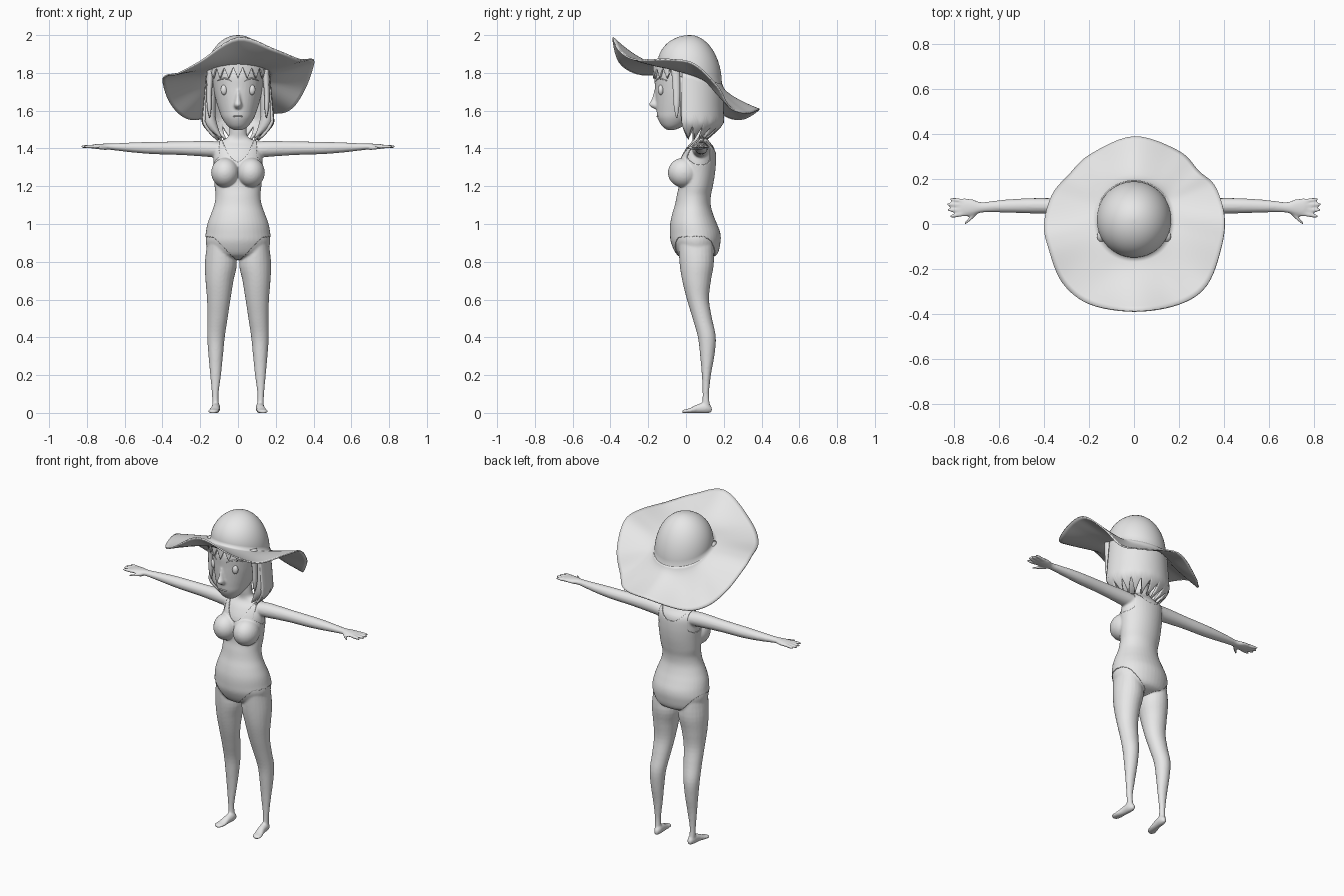
import bpy, bmesh, math
from mathutils import Matrix

if "Cube" in bpy.data.objects:
    bpy.data.objects.remove(bpy.data.objects["Cube"])

grey = bpy.data.materials.new("plain_grey")
grey.diffuse_color = (0.8, 0.8, 0.8, 1)
grey.use_nodes = True
grey.node_tree.nodes["Principled BSDF"].inputs["Base Color"].default_value = grey.diffuse_color


def spline(pts, steps=4, closed=False):
    """Resample a list of tuples with a Catmull-Rom curve."""
    n, out = len(pts), []
    get = (lambda i: pts[i % n]) if closed else (lambda i: pts[max(0, min(n - 1, i))])
    for i in range(n if closed else n - 1):
        for s in range(steps):
            t = s / steps
            out.append(tuple(
                0.5 * (2 * b + (c - a) * t + (2 * a - 5 * b + 4 * c - d) * t * t
                       + (3 * b - a - 3 * c + d) * t ** 3)
                for a, b, c, d in zip(get(i - 1), get(i), get(i + 1), get(i + 2))))
    return out if closed else out + [pts[-1]]


def loft(bm, axis, rings, side=1, n=24):
    """Closed tube of ellipses; ring = (position on axis, u0, u1, v0, v1)."""
    rows = []
    for a, u0, u1, v0, v1 in spline(rings):
        row = []
        for k in range(n):
            t = 2 * math.pi * k / n
            u = (u0 + u1) / 2 + (u1 - u0) / 2 * math.cos(t)
            v = (v0 + v1) / 2 + (v1 - v0) / 2 * math.sin(t)
            x, y, z = {'x': (a, u, v), 'y': (u, a, v), 'z': (u, v, a)}[axis]
            row.append(bm.verts.new((x * side, y, z)))
        rows.append(row)
    for p, q in zip(rows, rows[1:]):
        for k in range(n):
            j = (k + 1) % n
            bm.faces.new((p[k], p[j], q[j], q[k]))
    bm.faces.new(rows[0])
    bm.faces.new(rows[-1])


def ball(bm, pos, size):
    m = Matrix.Translation(pos) @ Matrix.Diagonal((*size, 1))
    bmesh.ops.create_uvsphere(bm, u_segments=24, v_segments=16, radius=1, matrix=m)


def finish(name, bm):
    bmesh.ops.recalc_face_normals(bm, faces=bm.faces)
    me = bpy.data.meshes.new(name)
    bm.to_mesh(me)
    bm.free()
    me.materials.append(grey)
    ob = bpy.data.objects.new(name, me)
    bpy.context.collection.objects.link(ob)
    me.polygons.foreach_set("use_smooth", [True] * len(me.polygons))
    return ob


def fuse(ob, voxel):
    """Merge overlapping lofts into one soft skin."""
    r = ob.modifiers.new("fuse", 'REMESH')
    r.mode, r.voxel_size, r.use_smooth_shade = 'VOXEL', voxel, True
    s = ob.modifiers.new("soften", 'SMOOTH')
    s.factor, s.iterations = 0.5, 4
    dg = bpy.context.evaluated_depsgraph_get()
    me = bpy.data.meshes.new_from_object(ob.evaluated_get(dg))
    ob.modifiers.clear()
    ob.data = me
    me.materials.clear()
    me.materials.append(grey)
    me.polygons.foreach_set("use_smooth", [True] * len(me.polygons))


# Body: torso and neck
bm = bmesh.new()
torso = [(.815, .06, .0, .1), (.84, .145, -.045, .16), (.9, .17, -.075, .178), (.95, .167, -.081, .178),
         (1, .158, -.08, .16), (1.05, .14, -.07, .14), (1.1, .122, -.055, .127), (1.15, .115, -.045, .128),
         (1.2, .12, -.035, .138), (1.27, .125, -.035, .15), (1.34, .13, -.03, .155), (1.4, .125, 0, .15),
         (1.435, .1, .03, .125), (1.46, .055, .035, .11), (1.5, .045, .03, .1), (1.62, .045, .02, .1)]
loft(bm, 'z', [(z, -w, w, f, b) for z, w, f, b in torso], n=40)
for s in (1, -1):
    ball(bm, (.068 * s, -.012, 1.272), (.07, .08, .075))
    # Leg and foot
    loft(bm, 'z', [(.92, .04, .16, -.04, .14), (.8, .006, .175, -.035, .148), (.7, .024, .172, -.02, .132),
                   (.6, .04, .164, .005, .122), (.5, .055, .162, .035, .138), (.4, .07, .163, .063, .158),
                   (.3, .08, .156, .075, .15), (.2, .09, .147, .084, .132), (.1, .103, .138, .088, .122),
                   (.03, .1, .136, .085, .128)], s)
    loft(bm, 'y', [(.137, .105, .125, .004, .03), (.11, .094, .138, -.002, .055), (.06, .097, .143, -.002, .045),
                   (.02, .1, .155, -.002, .025), (-.008, .106, .158, -.002, .018), (-.02, .12, .146, 0, .012)], s)
    # Arm and palm
    loft(bm, 'x', [(.07, .03, .125, 1.35, 1.43), (.15, .035, .12, 1.355, 1.44), (.3, .045, .115, 1.365, 1.437),
                   (.45, .047, .115, 1.37, 1.435), (.55, .05, .11, 1.378, 1.432), (.63, .052, .102, 1.387, 1.428),
                   (.68, .05, .097, 1.393, 1.426), (.72, .038, .11, 1.394, 1.425), (.76, .033, .114, 1.399, 1.422),
                   (.775, .05, .1, 1.402, 1.418)], s)
    # Fingers and thumb
    for x0, y0, x1, y1, r in ((.75, .1, .82, .112, .009), (.75, .083, .832, .088, .01), (.75, .064, .83, .061, .01),
                              (.75, .046, .818, .034, .01), (.695, .055, .752, .002, .011)):
        z = 1.41 if x0 > .7 else 1.402
        loft(bm, 'x', [(x0, y0 - r, y0 + r, z - .01, z + .01),
                       ((x0 + x1) / 2, (y0 + y1) / 2 - r, (y0 + y1) / 2 + r, z - .01, z + .01),
                       (x1, y1 - r * .6, y1 + r * .6, z - .006, z + .006)], s, 12)
body = finish("body", bm)
fuse(body, .006)

# Swimsuit: a thin layer taken from the torso skin
def covered(c):
    x, y, z = abs(c.x), c.y, c.z
    leg = min(.93, .80 + x) if y < .1 else .80 + .8 * x - max(0, y - .13) * .8
    neck = 1.33 + 17 * x * x if y < .07 else 1.38 + 8 * x * x
    armhole = x > .1 and math.hypot(y - .075, z - 1.39) < .075
    return x < .18 and leg < z < neck and z < 1.46 and not armhole

bm = bmesh.new()
bm.from_mesh(body.data)
bmesh.ops.delete(bm, geom=[f for f in bm.faces if not covered(f.calc_center_median())], context='FACES')
edge = [v for v in bm.verts if v.is_boundary]
for _ in range(4):
    bmesh.ops.smooth_vert(bm, verts=edge, factor=.4, use_axis_x=True, use_axis_y=True, use_axis_z=True)
suit = finish("swimsuit", bm)
m = suit.modifiers.new("cloth", 'SOLIDIFY')
m.thickness, m.offset = .004, 1

# Head with nose
bm = bmesh.new()
skull = [(1.498, .025, -.1, -.06), (1.52, .056, -.128, -.01), (1.56, .084, -.15, .05), (1.6, .1, -.156, .1),
         (1.65, .116, -.16, .14), (1.72, .13, -.164, .155), (1.8, .138, -.165, .165), (1.86, .125, -.125, .15),
         (1.92, .08, -.06, .1)]
loft(bm, 'z', [(z, -w, w, f, b) for z, w, f, b in skull], n=40)
loft(bm, 'z', [(1.71, -.01, .01, -.168, -.12), (1.66, -.016, .016, -.182, -.12), (1.63, -.022, .022, -.196, -.12),
               (1.61, -.015, .015, -.17, -.12)])
fuse(finish("head", bm), .006)

# Eyes, brows and mouth
bm = bmesh.new()
for s in (1, -1):
    ball(bm, (.074 * s, -.133, 1.71), (.018, .016, .027))
finish("eyes", bm)
bm = bmesh.new()
for s in (1, -1):
    loft(bm, 'x', [(.035, -.163, -.15, 1.752, 1.758), (.07, -.149, -.13, 1.766, 1.776),
                   (.108, -.115, -.095, 1.758, 1.762)], s, 8)
finish("brows", bm)
bm = bmesh.new()
ball(bm, (0, -.147, 1.57), (.028, .01, .005))
finish("mouth", bm)


# Hat: dome and wavy brim in one sheet
def band(a):
    return 1.795 - .055 * math.sin(a)

rim = spline([(0, .39, 1.61), (-.195, .31, 1.56), (-.29, .22, 1.57), (-.365, .13, 1.65), (-.4, 0, 1.755),
              (-.38, -.11, 1.79), (-.32, -.26, 1.80), (-.2, -.355, 1.865), (0, -.385, 1.99), (.2, -.355, 1.925),
              (.325, -.27, 1.875), (.39, -.09, 1.875), (.4, .045, 1.85), (.36, .17, 1.73), (.29, .235, 1.62),
              (.2, .325, 1.59)], 6, True)
bm = bmesh.new()
rows = []
for i in range(25):
    row = []
    for x, y, z in rim:
        a = math.atan2(y - .02, x)
        bx, by = .166 * math.cos(a), .02 + .17 * math.sin(a)
        if i <= 12:
            t = math.radians(88 * (1 - i / 12))
            p = (bx * math.cos(t), .02 + (by - .02) * math.cos(t), band(a) * (1 - math.sin(t)) + 2 * math.sin(t))
        else:
            t = (i - 12) / 12
            k = t ** (1.1 - .5 * math.sin(a))
            p = (bx + (x - bx) * t, by + (y - by) * t, band(a) + (z - band(a)) * k)
        row.append(bm.verts.new(p))
    rows.append(row)
for p, q in zip(rows, rows[1:]):
    for k in range(len(rim)):
        j = (k + 1) % len(rim)
        bm.faces.new((p[k], p[j], q[j], q[k]))
bm.faces.new(rows[0])
hat = finish("sun_hat", bm)
m = hat.modifiers.new("felt", 'SOLIDIFY')
m.thickness, m.offset = .008, -1


# Hair: curved sheets with a pointed lower edge
def hair_sheet(name, mid, spread, teeth, top, low, high, shape, thick):
    cols, rows = teeth * 6, 12
    bm = bmesh.new()
    grid = []
    for c in range(cols + 1):
        a = mid + spread * (2 * c / cols - 1)
        tip = abs((c / 6) % 1 - .5) * 2
        z0, z1 = top(a), low + (high - low) * tip
        col = []
        for r in range(rows + 1):
            z = z0 + (z1 - z0) * r / rows
            rx, ry = shape(z)
            col.append(bm.verts.new((rx * math.cos(a), .02 + ry * math.sin(a), z)))
        grid.append(col)
    for p, q in zip(grid, grid[1:]):
        for r in range(rows):
            bm.faces.new((p[r], p[r + 1], q[r + 1], q[r]))
    ob = finish(name, bm)
    m = ob.modifiers.new("thick", 'SOLIDIFY')
    m.thickness, m.offset = thick, 0


def bob(z):
    t = (1.8 - z) / .36
    curl = max(0, t - .72)
    return .162 + .034 * t - .5 * curl ** 1.3, .166 + .012 * t - .55 * curl ** 1.3

hair_sheet("back_hair", math.pi / 2, math.radians(104), 11, lambda a: band(a) - .002, 1.445, 1.52, bob, .014)
hair_sheet("fringe", -math.pi / 2, math.radians(60), 7, lambda a: band(a) - .004, 1.77, 1.83,
           lambda z: (.165, .19), .01)
bm = bmesh.new()
for s in (1, -1):
    loft(bm, 'z', [(1.83, .125, .165, -.08, -.03), (1.7, .138, .166, -.07, -.03), (1.62, .14, .164, -.065, -.035),
                   (1.56, .148, .152, -.052, -.046)], s, 10)
    loft(bm, 'z', [(1.78, .11, .165, -.035, .02), (1.6, .12, .186, -.03, .045), (1.52, .108, .172, -.02, .045),
                   (1.455, .085, .092, .005, .015)], s, 12)
finish("side_locks", bm)
